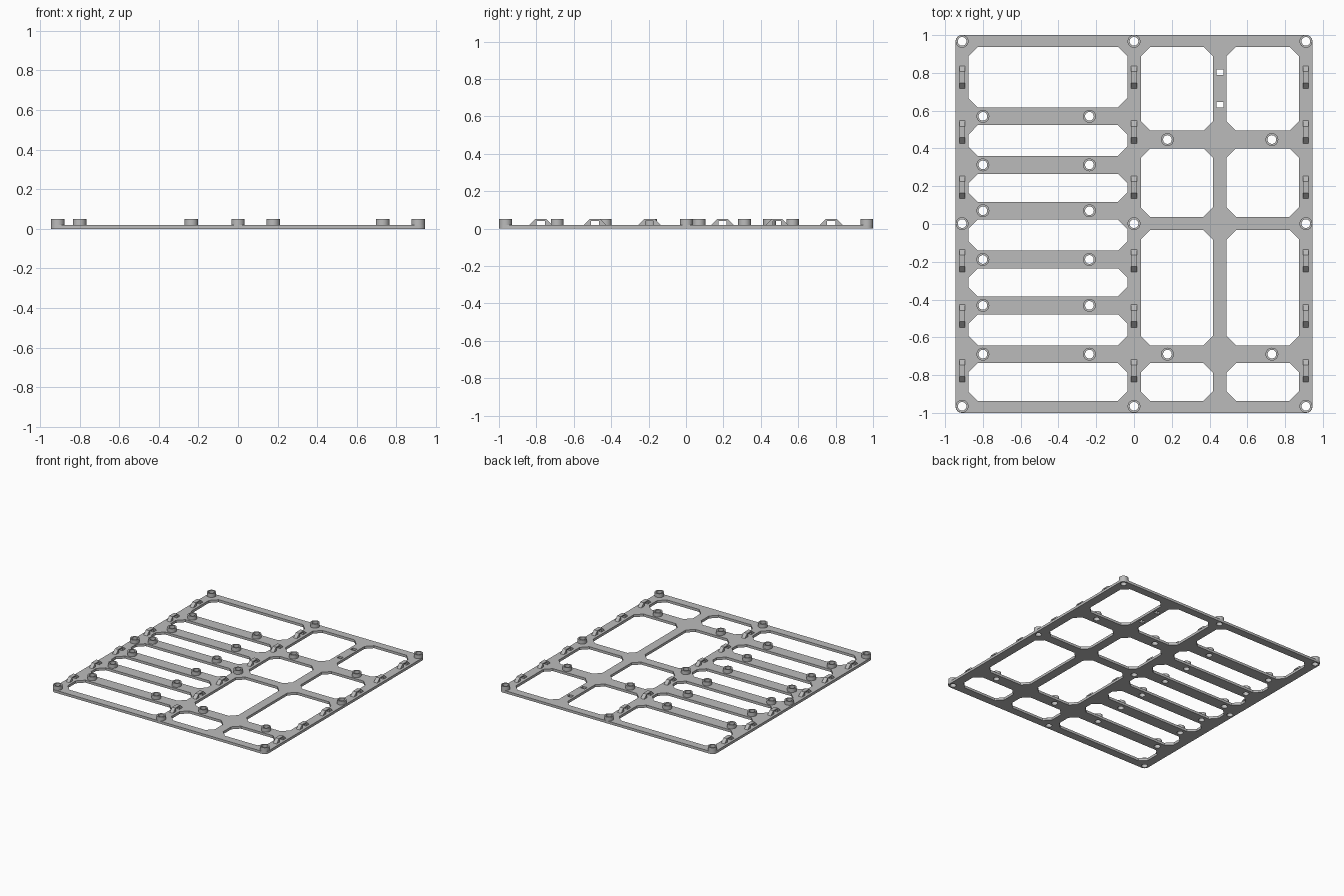
import bpy, bmesh, math
from mathutils import Matrix, Vector

cube = bpy.data.objects.get("Cube")
if cube:
    bpy.data.objects.remove(cube, do_unlink=True)

grey = bpy.data.materials.new("grey plastic")
grey.use_nodes = True
grey.diffuse_color = (0.5, 0.5, 0.5, 1)
grey.node_tree.nodes["Principled BSDF"].inputs["Base Color"].default_value = (0.5, 0.5, 0.5, 1)

PLATE = 0.02    # plate thickness
TOP = 0.05      # height of bosses and clips
HOLE = 0.023    # screw hole radius
BOSS = 0.034    # boss radius


def circle(x, y, r, n=32):
    return [(x + r * math.cos(math.tau * i / n), y + r * math.sin(math.tau * i / n)) for i in range(n)]


def rect(x0, x1, y0, y1, c=0.0):
    """Rectangle with corners chamfered by c."""
    if not c:
        return [(x0, y0), (x1, y0), (x1, y1), (x0, y1)]
    return [(x0 + c, y0), (x1 - c, y0), (x1, y0 + c), (x1, y1 - c),
            (x1 - c, y1), (x0 + c, y1), (x0, y1 - c), (x0, y0 + c)]


def rounded(hx, hy, r, n=6):
    """Centred rectangle with round corners."""
    pts = []
    for k, (sx, sy) in enumerate([(1, 1), (-1, 1), (-1, -1), (1, -1)]):
        for i in range(n + 1):
            a = (k + i / n) * math.pi / 2
            pts.append((sx * (hx - r) + r * math.cos(a), sy * (hy - r) + r * math.sin(a)))
    return pts


def slab_mesh(name, loops, z0, z1):
    """Extrude an outline (first loop) with holes (other loops)."""
    curve = bpy.data.curves.new(name, "CURVE")
    curve.dimensions = "2D"
    curve.fill_mode = "BOTH"
    curve.extrude = (z1 - z0) / 2
    for loop in loops:
        spline = curve.splines.new("POLY")
        spline.points.add(len(loop) - 1)
        for p, (x, y) in zip(spline.points, loop):
            p.co = (x, y, 0, 1)
        spline.use_cyclic_u = True
    temp = bpy.data.objects.new(name, curve)
    bpy.context.collection.objects.link(temp)
    graph = bpy.context.evaluated_depsgraph_get()
    mesh = bpy.data.meshes.new_from_object(temp.evaluated_get(graph))
    bpy.data.objects.remove(temp, do_unlink=True)
    bpy.data.curves.remove(curve)
    mesh.transform(Matrix.Translation((0, 0, (z0 + z1) / 2)))
    bm = bmesh.new()
    bm.from_mesh(mesh)
    bmesh.ops.remove_doubles(bm, verts=bm.verts, dist=1e-5)
    bmesh.ops.recalc_face_normals(bm, faces=bm.faces)
    # smooth round walls, keep hard edges sharp
    for f in bm.faces:
        f.smooth = True
    for e in bm.edges:
        e.smooth = len(e.link_faces) == 2 and e.calc_face_angle(0) < math.radians(30)
    bm.to_mesh(mesh)
    bm.free()
    mesh.materials.clear()
    mesh.materials.append(grey)
    return mesh


def place(name, mesh, loc=(0, 0, 0)):
    ob = bpy.data.objects.new(name, mesh)
    ob.location = Vector(loc)
    bpy.context.collection.objects.link(ob)
    return ob


# Boss positions: frame, left-hand bars, right-hand bars
columns = (-0.91, 0, 0.91)
left_bars = (0.57, 0.313, 0.07, -0.188, -0.431, -0.689)
right_bars = (0.447, -0.689)
bosses = [(x, y) for x in columns for y in (0.967, 0.002, -0.965)]
bosses += [(x, y) for x in (-0.80, -0.236) for y in left_bars]
bosses += [(x, y) for x in (0.177, 0.73) for y in right_bars]

# Openings between the bars
half = 0.047
windows = []


def add_windows(x0, x1, bars):
    edges = [0.938] + [e for y, h in bars for e in (y + h, y - h)] + [-0.936]
    for top, bottom in zip(edges[::2], edges[1::2]):
        windows.append(rect(x0, x1, bottom, top, 0.05))


add_windows(-0.877, -0.035, [(y, half) for y in left_bars])
for x0, x1 in ((0.036, 0.418), (0.49, 0.874)):
    add_windows(x0, x1, [(right_bars[0], half), (0.003, 0.035), (right_bars[1], half)])

# Base plate with windows, screw holes and two cable slots
slots = [rect(0.437, 0.474, y - 0.015, y + 0.015) for y in (0.803, 0.632)]
holes = [circle(x, y, HOLE) for x, y in bosses]
place("base_plate", slab_mesh("base_plate", [rounded(0.945, 1.0, 0.034)] + windows + slots + holes, 0, PLATE))

# Screw bosses
boss_mesh = slab_mesh("screw_boss", [circle(0, 0, BOSS), circle(0, 0, HOLE)], PLATE, TOP)
for i, (x, y) in enumerate(bosses):
    place(f"screw_boss_{i + 1}", boss_mesh, (x, y, 0))

# Cable tie loops: small arches along the three uprights
arch = [(-0.06, PLATE), (-0.03, TOP), (0.03, TOP), (0.06, PLATE),
        (0.022, PLATE), (0.022, 0.041), (-0.022, 0.041), (-0.022, PLATE)]
loop_mesh = slab_mesh("tie_loop", [arch], -0.015, 0.015)
loop_mesh.transform(Matrix(((0, 0, 1, 0), (1, 0, 0, 0), (0, 1, 0, 0), (0, 0, 0, 1))))
for i, x in enumerate(columns):
    for j, y in enumerate((0.195, 0.487, 0.777)):
        for side, s in (("back", 1), ("front", -1)):
            place(f"tie_loop_{side}_{i + 1}_{j + 1}", loop_mesh, (x, s * y, 0))
